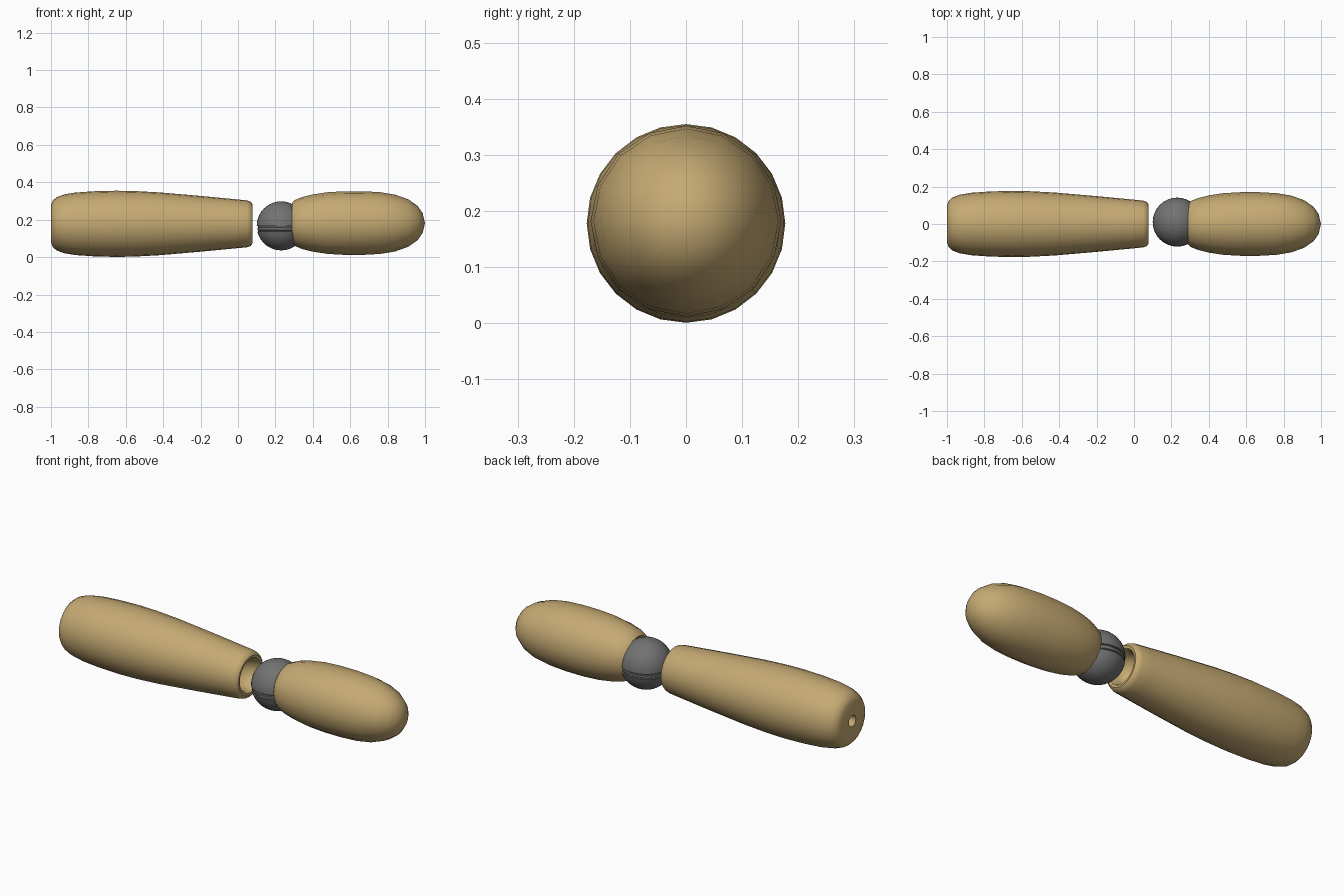
import bpy
import bmesh
import math
from mathutils import Matrix, Vector

cube = bpy.data.objects.get("Cube")
if cube:
    bpy.data.objects.remove(cube, do_unlink=True)


def make_material(name, rgb):
    mat = bpy.data.materials.new(name)
    mat.use_nodes = True
    color = (*rgb, 1)
    mat.diffuse_color = color
    bsdf = mat.node_tree.nodes["Principled BSDF"]
    bsdf.inputs["Base Color"].default_value = color
    bsdf.inputs["Roughness"].default_value = 0.6
    return mat


def lathe(name, profile, sides, center, axis, mat, closed=False):
    """Spin (distance along axis, radius) points around the X or Z axis."""
    bm = bmesh.new()
    verts = [bm.verts.new((r, 0, d)) for d, r in profile]
    pairs = list(zip(verts, verts[1:]))
    if closed:
        pairs.append((verts[-1], verts[0]))
    edges = [bm.edges.new(p) for p in pairs]
    bmesh.ops.spin(bm, geom=verts + edges, cent=(0, 0, 0), axis=(0, 0, 1),
                   angle=math.tau, steps=sides, use_merge=True)
    bmesh.ops.remove_doubles(bm, verts=bm.verts, dist=0.0005)
    bmesh.ops.recalc_face_normals(bm, faces=bm.faces)
    if axis == "X":
        bm.transform(Matrix.Rotation(math.radians(90), 4, "Y"))
    mesh = bpy.data.meshes.new(name)
    bm.to_mesh(mesh)
    bm.free()
    mesh.materials.append(mat)
    obj = bpy.data.objects.new(name, mesh)
    bpy.context.collection.objects.link(obj)
    obj.location = Vector(center)
    bpy.ops.object.select_all(action="DESELECT")
    obj.select_set(True)
    bpy.context.view_layer.objects.active = obj
    bpy.ops.object.shade_smooth_by_angle(angle=math.radians(40))
    return obj


wood = make_material("tan wood", (0.56, 0.40, 0.17))
metal = make_material("grey metal", (0.17, 0.17, 0.17))

# Long tapered handle: outer skin, rounded rim, cupped socket and narrow bore
handle_profile = [
    (-1, 0.03), (-1, 0.10), (-0.99, 0.125), (-0.97, 0.142), (-0.93, 0.157),
    (-0.87, 0.167), (-0.77, 0.174), (-0.65, 0.177), (-0.55, 0.175),
    (-0.42, 0.168), (-0.2, 0.149), (0, 0.13), (0.05, 0.125),
    (0.068, 0.118), (0.077, 0.105), (0.075, 0.092), (0.06, 0.084),
    (0.03, 0.078), (0, 0.065), (-0.02, 0.03),
]
lathe("handle", handle_profile, 24, (0, 0, 0.178), "X", wood, closed=True)

# Rounded tip with a cup that holds the ball
tip_profile = [
    (0.36, 0), (0.35, 0.05), (0.325, 0.085), (0.297, 0.102), (0.29, 0.11),
    (0.30, 0.121), (0.34, 0.138), (0.40, 0.153), (0.48, 0.165),
    (0.57, 0.17), (0.67, 0.17), (0.76, 0.165), (0.84, 0.152),
    (0.91, 0.127), (0.96, 0.092), (0.987, 0.053), (1, 0),
]
lathe("rounded_tip", tip_profile, 16, (0, 0, 0.182), "X", wood)

# Ball joint: two domes parted by a raised band between two thin grooves
radius = 0.131


def dome(start, end, steps=10):
    angles = [math.radians(start + (end - start) * i / steps)
              for i in range(steps + 1)]
    return [(radius * math.sin(a), radius * math.cos(a)) for a in angles]


band = [(-0.028, 0.122), (-0.024, 0.122), (-0.021, 0.127), (-0.009, 0.128),
        (-0.006, 0.123), (-0.002, 0.123)]
ball_profile = dome(-90, -13) + band + dome(0, 90)
lathe("ball_joint", ball_profile, 32, (0.231, 0.01, 0.167), "Z", metal)
